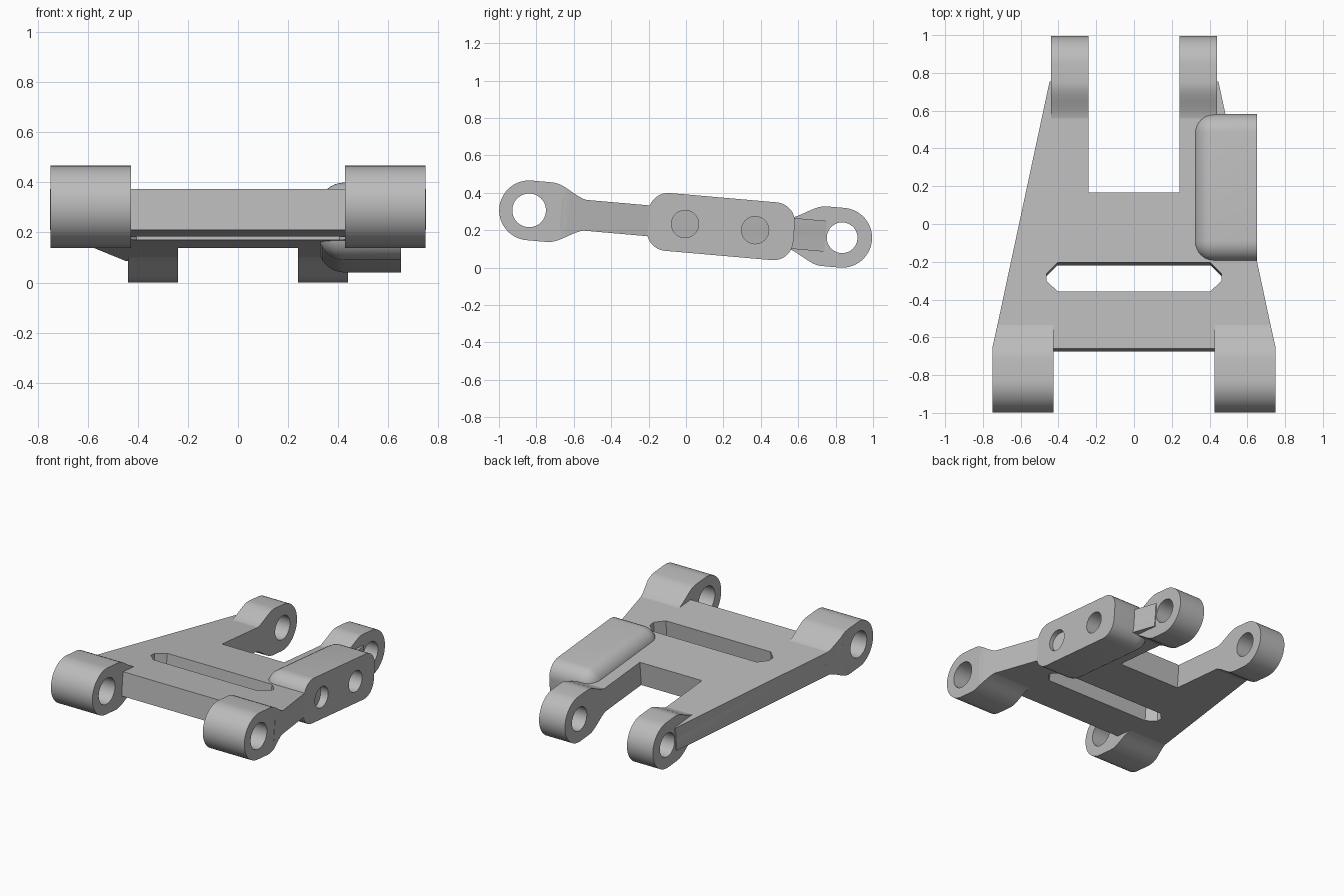
import bpy, bmesh, math
from mathutils import Matrix

if "Cube" in bpy.data.objects:
    bpy.data.objects.remove(bpy.data.objects["Cube"])

TILT = math.radians(-5)      # the whole arm leans down towards the back
MID = 0.233                  # height of the plate's middle at y = 0
HALF = 0.0825                # half the plate thickness

metal = bpy.data.materials.new("grey_metal")
metal.use_nodes = True
GREY = (0.5, 0.5, 0.5, 1)
metal.diffuse_color = GREY
metal.node_tree.nodes["Principled BSDF"].inputs["Base Color"].default_value = GREY


def finish(bm, name):
    bmesh.ops.recalc_face_normals(bm, faces=bm.faces)
    mesh = bpy.data.meshes.new(name)
    bm.to_mesh(mesh)
    bm.free()
    mesh.materials.append(metal)
    ob = bpy.data.objects.new(name, mesh)
    bpy.context.collection.objects.link(ob)
    return ob


def prism(name, points, lo, hi, axis):
    """Extrude an outline: (x, y) along z, or (y, z) along x."""
    bm = bmesh.new()
    place = (lambda a, b: (lo, a, b)) if axis == "x" else (lambda a, b: (a, b, lo))
    face = bm.faces.new([bm.verts.new(place(a, b)) for a, b in points])
    out = bmesh.ops.extrude_face_region(bm, geom=[face])
    shift = (hi - lo, 0, 0) if axis == "x" else (0, 0, hi - lo)
    bmesh.ops.translate(bm, vec=shift,
                        verts=[v for v in out["geom"] if isinstance(v, bmesh.types.BMVert)])
    return finish(bm, name)


def cone(y, r_lo, r_hi, lo, hi):
    """Cylinder or cone running along x from lo to hi."""
    bm = bmesh.new()
    mat = Matrix.Translation(((lo + hi) / 2, y, 0)) @ Matrix.Rotation(math.pi / 2, 4, "Y")
    bmesh.ops.create_cone(bm, cap_ends=True, segments=48, radius1=r_lo, radius2=r_hi,
                          depth=hi - lo, matrix=mat)
    return finish(bm, "cutter")


def activate(ob):
    bpy.ops.object.select_all(action="DESELECT")
    ob.select_set(True)
    bpy.context.view_layer.objects.active = ob


def cut(ob, cutter):
    mod = ob.modifiers.new("cut", "BOOLEAN")
    mod.operation = "DIFFERENCE"
    mod.solver = "EXACT"
    mod.object = cutter
    activate(ob)
    bpy.ops.object.modifier_apply(modifier=mod.name)
    bpy.data.objects.remove(cutter)


def settle(ob):
    """Smooth the curved faces and lean the part into place."""
    activate(ob)
    bpy.ops.object.shade_smooth_by_angle(angle=math.radians(30))
    ob.rotation_euler.x = TILT
    ob.location.z = MID


def mirrored(half):
    return half + [(-x, y) for x, y in reversed(half)]


def boss_profile(y0, r, tangent, merge):
    """Round eye whose top and bottom ease into the plate thickness."""
    way = 1 if merge > y0 else -1
    top = []
    for i in range(11):
        t = i / 10
        s = t * t * (3 - 2 * t)
        top.append((merge + (tangent - merge) * t, (HALF - 0.003) + (r - HALF + 0.003) * s))
    arc = [(y0 - way * r * math.sin(a), r * math.cos(a))
           for a in (math.pi * i / 28 for i in range(29))]
    return top + arc + [(y, -z) for y, z in reversed(top)]


# Tapered plate with two rear prongs
plate = prism("plate", mirrored([(0.75, -0.67), (0.447, 0.75), (0.24, 0.75), (0.24, 0.16)]),
              -HALF, HALF, "z")
slot = mirrored([(0.405, -0.365), (0.462, -0.31), (0.462, -0.27), (0.405, -0.212)])
cut(plate, prism("cutter", slot, -0.3, 0.3, "z"))

# Hollows beside the rear eyes
cut(plate, cone(0.838, 0.07, 0.36, 0.44, 0.54))
cut(plate, cone(0.838, 0.36, 0.07, -0.54, -0.44))
settle(plate)

# Front and rear eyes on both sides
for side, s in (("left", 1), ("right", -1)):
    lo, hi = sorted((0.427 * s, 0.748 * s))
    front = prism("front_eye_" + side, boss_profile(-0.842, 0.16, -0.73, -0.52), lo, hi, "x")
    wedge = [(0.75 * s, -0.67), (0.9 * s, -0.67), (0.9 * s, -0.2), (0.65 * s, -0.2)]
    cut(front, prism("cutter", wedge, -0.4, 0.4, "z"))
    cut(front, cone(-0.842, 0.09, 0.09, lo - 0.1, hi + 0.1))
    settle(front)

    lo, hi = sorted((0.24 * s, 0.44 * s))
    rear = prism("rear_eye_" + side, boss_profile(0.838, 0.16, 0.74, 0.53), lo, hi, "x")
    cut(rear, cone(0.838, 0.082, 0.082, lo - 0.1, hi + 0.1))
    settle(rear)

# Mounting block, rounded everywhere but on its flat outer face
bm = bmesh.new()
size = Matrix.Diagonal((0.33, 0.785, 0.31, 1))
bmesh.ops.create_cube(bm, size=1, matrix=Matrix.Translation((0.485, 0.187, 0.003)) @ size)
rounded = [e for e in bm.edges if not all(v.co.x > 0.6 for v in e.verts)]
bmesh.ops.bevel(bm, geom=rounded, offset=0.105, segments=8, profile=0.5, affect="EDGES")
block = finish(bm, "mounting_block")

# Two blind bolt holes
for y in (-0.005, 0.371):
    cut(block, cone(y, 0.073, 0.073, 0.45, 0.75))
settle(block)
